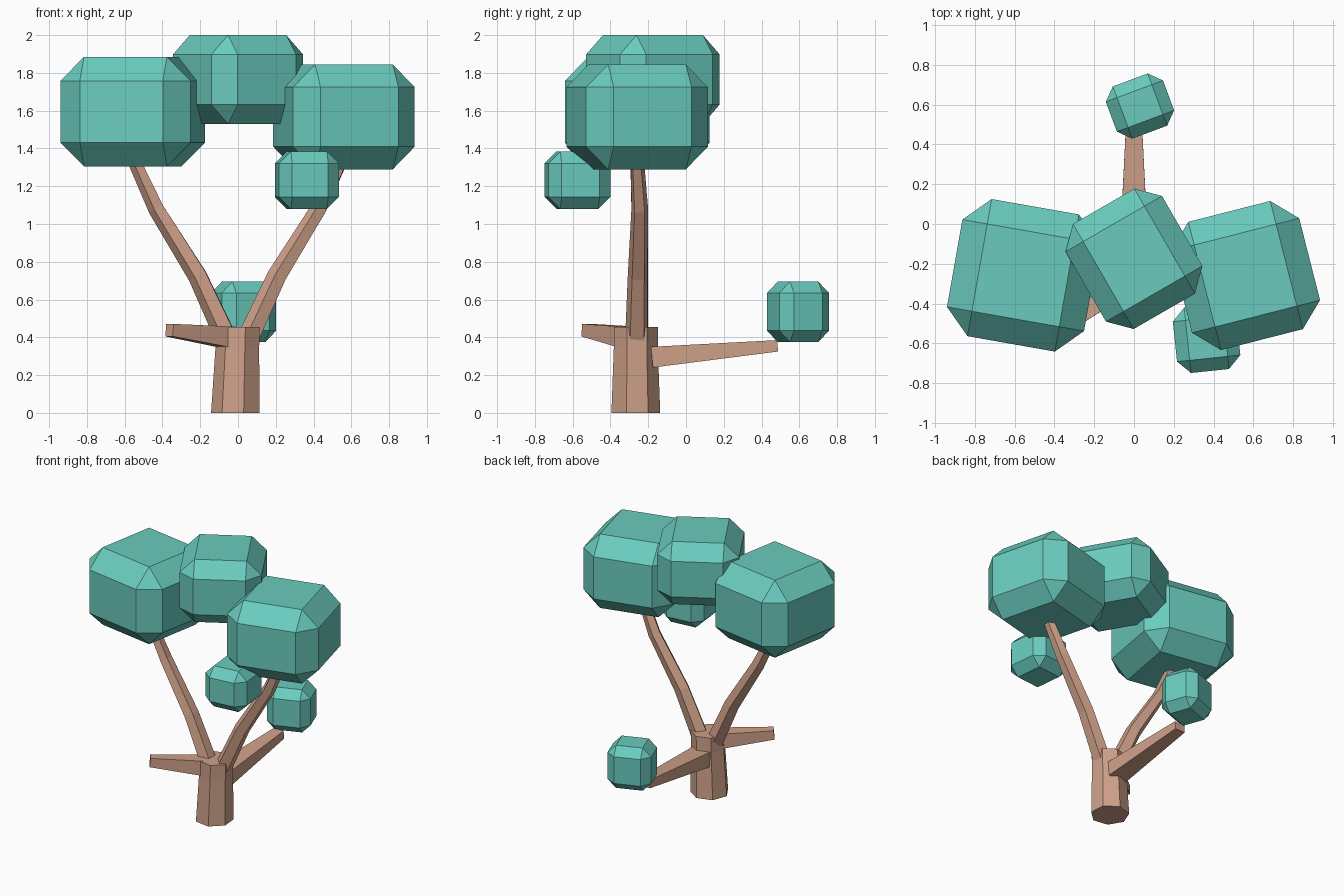
import bpy, bmesh, math
from mathutils import Vector, Matrix

cube = bpy.data.objects.get("Cube")
if cube:
    bpy.data.objects.remove(cube, do_unlink=True)


def material(name, colour):
    m = bpy.data.materials.new(name)
    m.use_nodes = True
    m.diffuse_color = colour
    m.node_tree.nodes["Principled BSDF"].inputs["Base Color"].default_value = colour
    return m


leaf = material("teal_leaf", (0.145, 0.60, 0.515, 1))
bark = material("tan_bark", (0.62, 0.355, 0.25, 1))


def finish(name, bm, mat):
    bmesh.ops.recalc_face_normals(bm, faces=bm.faces[:])
    mesh = bpy.data.meshes.new(name)
    bm.to_mesh(mesh)
    bm.free()
    mesh.materials.append(mat)
    ob = bpy.data.objects.new(name, mesh)
    bpy.context.collection.objects.link(ob)
    return ob


def foliage(name, centre, size, chamfer, turn):
    """Box with every edge chamfered once, turned about the vertical."""
    bm = bmesh.new()
    bmesh.ops.create_cube(bm, size=1)
    bmesh.ops.scale(bm, vec=size, verts=bm.verts[:])
    bmesh.ops.bevel(bm, geom=bm.edges[:], offset=chamfer, segments=1,
                    profile=0.5, affect='EDGES')
    ob = finish(name, bm, leaf)
    ob.location = centre
    ob.rotation_euler.z = math.radians(turn)


def limb(name, stations, sides, twist, flat=1.0):
    """Faceted tapered tube through (x, y, z, radius) stations."""
    bm = bmesh.new()
    pts = [Vector(s[:3]) for s in stations]
    rings = []
    for i, s in enumerate(stations):
        d = (pts[min(i + 1, len(pts) - 1)] - pts[max(i - 1, 0)]).normalized()
        # Side axis stays level, so flat branches keep a level top
        side = Vector((1, 0, 0)) if abs(d.z) > 0.95 else d.cross(Vector((0, 0, 1))).normalized()
        up = d.cross(side) if abs(d.z) > 0.95 else side.cross(d)
        ring = []
        for k in range(sides):
            a = math.radians(twist) + math.tau * k / sides
            ring.append(bm.verts.new(pts[i] + s[3] * (math.cos(a) * side + flat * math.sin(a) * up)))
        rings.append(ring)
    for lo, hi in zip(rings, rings[1:]):
        for k in range(sides):
            j = (k + 1) % sides
            bm.faces.new((lo[k], lo[j], hi[j], hi[k]))
    bm.faces.new(rings[0])
    bm.faces.new(rings[-1])
    finish(name, bm, bark)


# Trunk: seven-sided, flaring at the ground
limb("trunk", [(-0.01, -0.268, 0, 0.133), (0, -0.268, 0.34, 0.12),
               (0.003, -0.268, 0.455, 0.12)], 7, -72.5)

# Two main limbs rising into the big crowns
for name, s, twist in (("left_limb", 1, 18), ("right_limb", -1, 54)):
    limb(name, [(s * 0.06, -0.262, 0.40, 0.062), (s * 0.21, -0.255, 0.725, 0.055),
                (s * 0.43, -0.245, 1.08, 0.046), (s * 0.56, -0.26, 1.36, 0.036)], 5, twist)

# Side branches: square front stub and flattened back branch
limb("stub_branch", [(-0.05, -0.30, 0.40, 0.08), (-0.363, -0.525, 0.438, 0.047)], 4, 45)
limb("back_branch", [(0, -0.18, 0.295, 0.105), (0, 0.485, 0.355, 0.058)], 4, 45, 0.74)

# Foliage blocks
foliage("right_crown", (-0.557, -0.258, 1.595), (0.70, 0.70, 0.58), 0.127, -10)
foliage("middle_crown", (0, -0.175, 1.765), (0.56, 0.61, 0.47), 0.102, 30)
foliage("left_crown", (0.561, -0.259, 1.567), (0.665, 0.665, 0.555), 0.12, 14.3)
foliage("front_tuft", (0.365, -0.575, 1.232), (0.32, 0.33, 0.305), 0.064, 6)
foliage("back_tuft", (0.03, 0.593, 0.535), (0.307, 0.28, 0.32), 0.06, 20.4)
